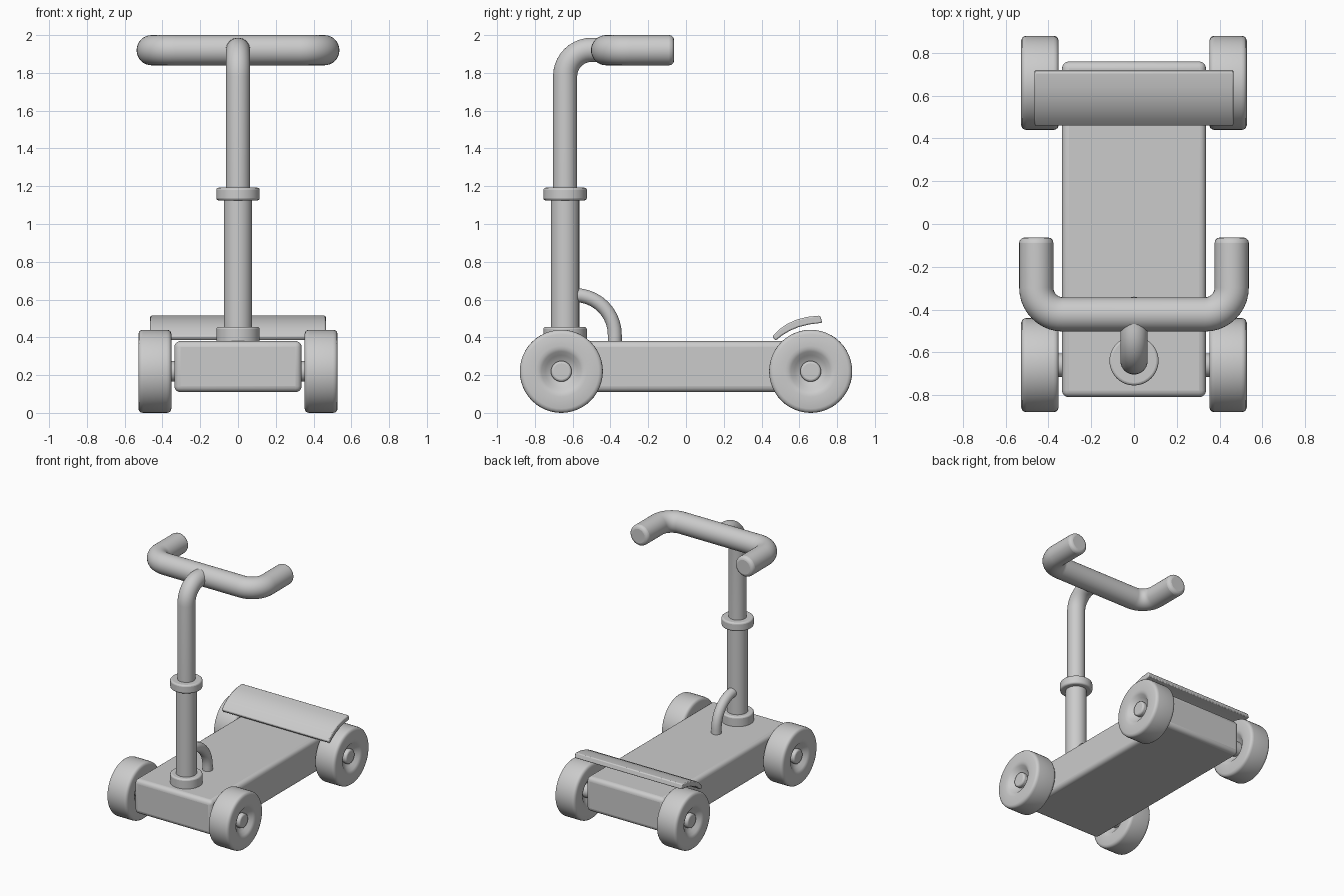
import bpy, bmesh, math
from mathutils import Vector, Matrix

if "Cube" in bpy.data.objects:
    bpy.data.objects.remove(bpy.data.objects["Cube"], do_unlink=True)

grey = bpy.data.materials.new("light_grey")
grey.use_nodes = True
colour = (0.6, 0.6, 0.6, 1)
grey.diffuse_color = colour
grey.node_tree.nodes["Principled BSDF"].inputs["Base Color"].default_value = colour


def finish(name, bm, bevel=0, segments=3, angle=35):
    """Turn a bmesh into a smooth object with rounded edges."""
    bmesh.ops.recalc_face_normals(bm, faces=bm.faces)
    mesh = bpy.data.meshes.new(name)
    bm.to_mesh(mesh)
    bm.free()
    mesh.materials.append(grey)
    obj = bpy.data.objects.new(name, mesh)
    bpy.context.collection.objects.link(obj)
    if bevel:
        mod = obj.modifiers.new("rounding", "BEVEL")
        mod.width, mod.segments = bevel, segments
        mod.limit_method, mod.angle_limit = "ANGLE", math.radians(50)
    bpy.ops.object.select_all(action="DESELECT")
    obj.select_set(True)
    bpy.context.view_layer.objects.active = obj
    bpy.ops.object.shade_smooth_by_angle(angle=math.radians(angle))
    return obj


def lathe(name, profile, matrix, bevel=0, steps=48):
    """Spin (radius, height) points around z, then place the result."""
    bm = bmesh.new()
    verts = [bm.verts.new((r, 0, h)) for r, h in profile]
    edges = [bm.edges.new(pair) for pair in zip(verts, verts[1:])]
    bmesh.ops.spin(bm, geom=verts + edges, axis=(0, 0, 1), cent=(0, 0, 0),
                   angle=math.tau, steps=steps, use_duplicate=False)
    bmesh.ops.remove_doubles(bm, verts=bm.verts, dist=0.0001)
    bm.transform(matrix)
    return finish(name, bm, bevel)


def rod(name, radius, z0, z1, matrix, bevel=0):
    return lathe(name, [(0, z0), (radius, z0), (radius, z1), (0, z1)], matrix, bevel)


def rounded_path(corners, radius, steps=10):
    """Replace each right-angled inner corner with an arc."""
    pts = [Vector(c) for c in corners]
    path = [pts[0]]
    for a, b, c in zip(pts, pts[1:], pts[2:]):
        u, v = (a - b).normalized(), (c - b).normalized()
        centre = b + (u + v) * radius
        for i in range(steps + 1):
            t = i / steps * math.pi / 2
            path.append(centre - v * radius * math.cos(t) - u * radius * math.sin(t))
    return path + [pts[-1]]


def tube(name, path, radius, bevel=0, sides=32):
    """Sweep a circle along a planar path and cap both ends."""
    bm = bmesh.new()
    normal = (path[1] - path[0]).cross(path[-1] - path[0])
    if normal.length < 1e-6:
        normal = Vector((0, 0, 1))
    normal.normalize()
    rings = []
    for i, p in enumerate(path):
        tangent = (path[min(i + 1, len(path) - 1)] - path[max(i - 1, 0)]).normalized()
        side = tangent.cross(normal)
        rings.append([bm.verts.new(p + radius * (side * math.cos(t) + normal * math.sin(t)))
                      for t in (math.tau * k / sides for k in range(sides))])
    for r0, r1 in zip(rings, rings[1:]):
        for k in range(sides):
            n = (k + 1) % sides
            bm.faces.new((r0[k], r0[n], r1[n], r1[k]))
    bm.faces.new(rings[0])
    bm.faces.new(rings[-1])
    return finish(name, bm, bevel)


# Deck
bm = bmesh.new()
bmesh.ops.create_cube(bm, size=1)
bm.transform(Matrix.Translation((0, -0.025, 0.245)) @ Matrix.Diagonal((0.674, 1.57, 0.27, 1)))
finish("deck", bm, bevel=0.032, segments=4)

# Wheels with dished faces, and axles ending in hub caps
wheel_profile = [(0.05, 0.04), (0.062, 0.046), (0.085, 0.06), (0.105, 0.079), (0.12, 0.086),
                 (0.135, 0.0875), (0.198, 0.0875), (0.211, 0.083), (0.218, 0.074), (0.22, 0.062)]
wheel_profile += [(r, -h) for r, h in reversed(wheel_profile)]
turn = Matrix.Rotation(math.pi / 2, 4, "Y")
for end, y in (("front", -0.66), ("rear", 0.66)):
    for side, x in (("left", 0.44), ("right", -0.44)):
        lathe(f"{end}_{side}_wheel", wheel_profile, Matrix.Translation((x, y, 0.22)) @ turn)
    rod(f"{end}_axle", 0.055, -0.515, 0.515, Matrix.Translation((0, y, 0.22)) @ turn, bevel=0.012)

# Steering column with collars
column = Matrix.Translation((0, -0.64, 0))
rod("lower_post", 0.075, 0.36, 1.16, column)
rod("base_collar", 0.115, 0.36, 0.455, column, bevel=0.012)
rod("upper_collar", 0.115, 1.125, 1.192, column, bevel=0.012)
tube("upper_post", rounded_path([(0, -0.64, 1.15), (0, -0.64, 1.922), (0, -0.42, 1.922)], 0.14),
     0.064)

# Handlebar
bar = rounded_path([(-0.457, -0.063, 1.92), (-0.457, -0.423, 1.92),
                    (0.457, -0.423, 1.92), (0.457, -0.063, 1.92)], 0.125)
tube("handlebar", bar, 0.08, bevel=0.025)

# Curved brace between post and deck
tube("brace", rounded_path([(0, -0.64, 0.623), (0, -0.377, 0.623), (0, -0.377, 0.36)], 0.21),
     0.037)

# Curved rear brake plate
bm = bmesh.new()
upper = [(0.457, 0.405), (0.49, 0.439), (0.53, 0.468), (0.58, 0.492), (0.64, 0.508), (0.71, 0.515)]
lower = [(0.474, 0.382), (0.508, 0.41), (0.548, 0.434), (0.595, 0.454), (0.65, 0.468), (0.722, 0.477)]
outline = [bm.verts.new((-0.465, y, z)) for y, z in upper + lower[::-1]]
face = bm.faces.new(outline)
moved = bmesh.ops.extrude_face_region(bm, geom=[face])["geom"]
bmesh.ops.translate(bm, vec=(0.93, 0, 0), verts=[g for g in moved if isinstance(g, bmesh.types.BMVert)])
finish("brake_plate", bm, bevel=0.007, segments=2)
